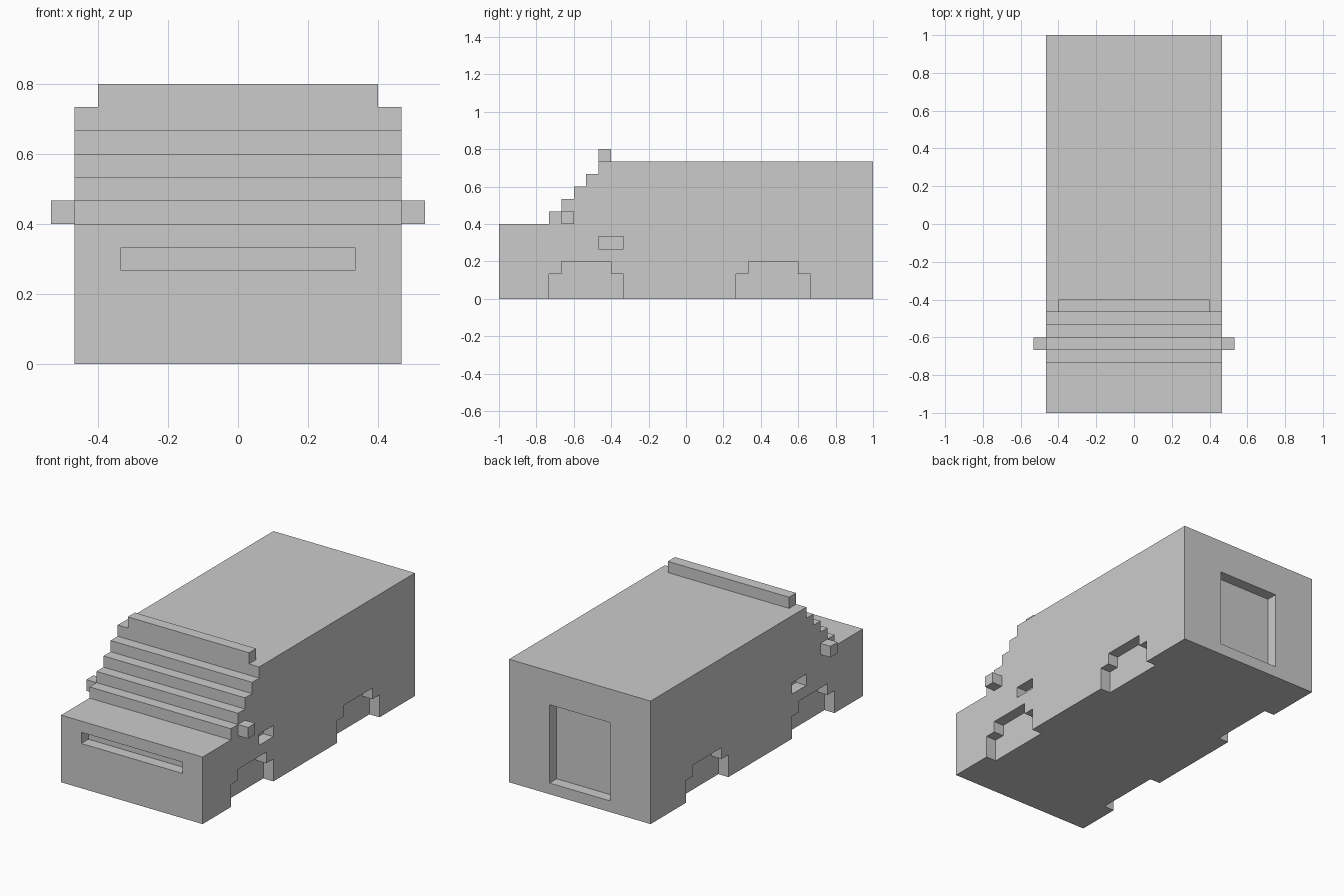
import bpy, bmesh

if "Cube" in bpy.data.objects:
    bpy.data.objects.remove(bpy.data.objects["Cube"])

U = 1 / 15  # block size: every dimension is a whole number of blocks


def extrude_profile(name, profile, x0, x1):
    """Extrude a (y, z) side profile from x0 to x1, in blocks."""
    bm = bmesh.new()
    face = bm.faces.new([bm.verts.new((x0 * U, y * U, z * U)) for y, z in profile])
    new = bmesh.ops.extrude_face_region(bm, geom=[face])["geom"]
    moved = [v for v in new if isinstance(v, bmesh.types.BMVert)]
    bmesh.ops.translate(bm, verts=moved, vec=((x1 - x0) * U, 0, 0))
    bmesh.ops.recalc_face_normals(bm, faces=bm.faces)
    mesh = bpy.data.meshes.new(name)
    bm.to_mesh(mesh)
    bm.free()
    obj = bpy.data.objects.new(name, mesh)
    bpy.context.collection.objects.link(obj)
    return obj


def box(name, x0, x1, y0, y1, z0, z1):
    return extrude_profile(name, [(y0, z0), (y1, z0), (y1, z1), (y0, z1)], x0, x1)


def cut(target, cutter):
    mod = target.modifiers.new(cutter.name, 'BOOLEAN')
    mod.operation = 'DIFFERENCE'
    mod.solver = 'EXACT'
    mod.object = cutter
    cutter.hide_render = True
    cutter.hide_set(True)


# Van body: low bonnet, stepped windscreen, tall cargo box
profile = [(-15, 0), (-15, 6)]
for i in range(5):
    y = -11 + i
    profile += [(y, 6 + i), (y, 7 + i)]
profile += [(15, 11), (15, 0)]
body = extrude_profile("van_body", profile, -7, 7)

# Roof visor
box("roof_visor", -6, 6, -7, -6, 11, 12)

# Both sides: wing mirrors, wheel arches, side recesses
for side, label in ((-1, "left"), (1, "right")):
    box(f"{label}_wing_mirror", side * 7, side * 8, -10, -9, 6, 7)
    for yc, end in ((-8, "front"), (7, "rear")):
        arch = [(-3, -1), (-3, 2), (-2, 2), (-2, 3), (2, 3), (2, 2), (3, 2), (3, -1)]
        cut(body, extrude_profile(f"{label}_{end}_arch_cutter",
                                  [(yc + y, z) for y, z in arch], side * 6, side * 8))
    cut(body, box(f"{label}_recess_cutter", side * 6, side * 8, -7, -5, 4, 5))

# Front grille slot and rear door recess
cut(body, box("grille_cutter", -5, 5, -16, -14, 4, 5))
cut(body, box("rear_door_cutter", -3, 3, 14, 16, 1, 8))
